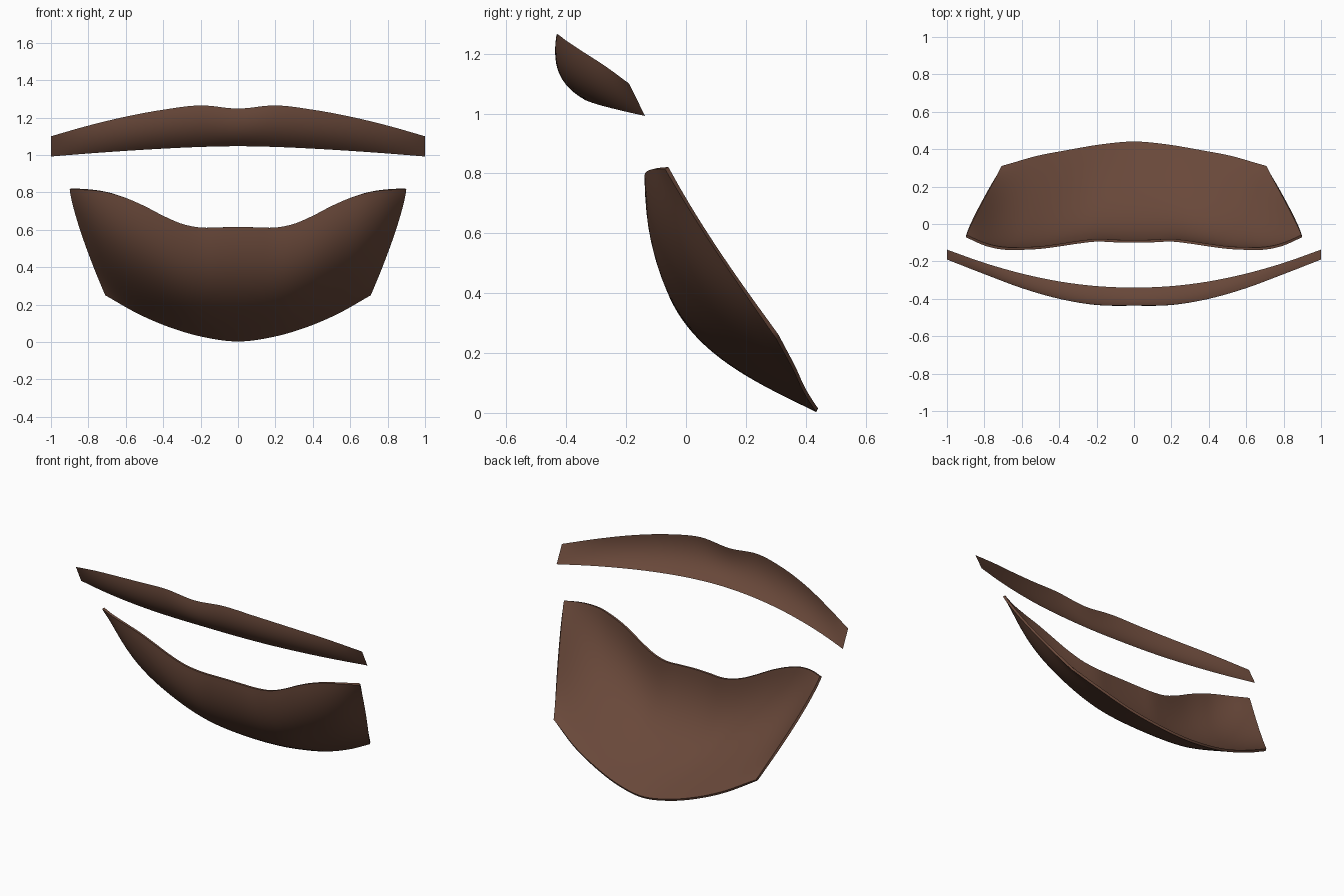
import bpy, bmesh, math
from mathutils import Vector

if "Cube" in bpy.data.objects:
    bpy.data.objects.remove(bpy.data.objects["Cube"])

brown = bpy.data.materials.new("dark_brown_hair")
brown.diffuse_color = (0.141, 0.065, 0.042, 1)
brown.use_nodes = True
brown.node_tree.nodes["Principled BSDF"].inputs["Base Color"].default_value = brown.diffuse_color


def sample(vals, t):
    """Smooth curve through evenly spaced values, mirrored at t = 0."""
    n = len(vals) - 1
    f = min(t, 1) * n
    i = min(int(f), n - 1)
    f -= i
    b, c = vals[i], vals[i + 1]
    a = vals[i - 1] if i else c
    d = vals[i + 2] if i + 2 <= n else 2 * c - b
    return b + 0.5 * f * (c - a + f * (2 * a - 5 * b + 4 * c - d
                                       + f * (3 * (b - c) + d - a)))


def sheet(name, point, cols, rows, thickness=0):
    """Curved shell from point(u, v): u runs -1..1 across, v runs 0..1 down."""
    bm = bmesh.new()
    grid = [[bm.verts.new(point(2 * j / cols - 1, i / rows))
             for j in range(cols + 1)] for i in range(rows + 1)]
    for i in range(rows):
        for j in range(cols):
            bm.faces.new((grid[i][j], grid[i + 1][j],
                          grid[i + 1][j + 1], grid[i][j + 1]))
    mesh = bpy.data.meshes.new(name)
    bm.to_mesh(mesh)
    bm.free()
    mesh.materials.append(brown)
    ob = bpy.data.objects.new(name, mesh)
    bpy.context.collection.objects.link(ob)
    bpy.ops.object.select_all(action='DESELECT')
    ob.select_set(True)
    bpy.context.view_layer.objects.active = ob
    if thickness:
        mod = ob.modifiers.new("thickness", 'SOLIDIFY')
        mod.thickness = thickness
        mod.offset = -1
        bpy.ops.object.modifier_apply(modifier=mod.name)
    bpy.ops.object.shade_smooth_by_angle(angle=math.radians(40))
    return ob


def bowed(top, bottom, v, depth, skew):
    """Point on the line top-bottom, pushed forward and down by a bow."""
    (y0, z0), (y1, z1) = top, bottom
    length = math.hypot(y1 - y0, z1 - z0)
    bow = depth * 4 * v * (1 - v) * (1 + skew * (1 - 2 * v))
    return (y0 + (y1 - y0) * v + (z1 - z0) / length * bow,
            z0 + (z1 - z0) * v - (y1 - y0) / length * bow)


# Edge curves from the middle to the outer end
BEARD_TOP_Y = (-.10, -.098, -.094, -.105, -.12, -.133, -.138, -.137, -.115, -.07)
BEARD_TOP_Z = (.615, .613, .612, .632, .675, .727, .77, .80, .813, .815)
BEARD_LOW_Y = (.435, .42, .39, .355, .30)
BEARD_LOW_Z = (.003, .025, .075, .15, .25)
LIP_TOP_Y = (-.432, -.43, -.398, -.342, -.268, -.19)
LIP_TOP_Z = (1.248, 1.265, 1.242, 1.205, 1.157, 1.10)
LIP_LOW_Y = (-.34, -.332, -.307, -.265, -.208, -.137)
LIP_LOW_Z = (1.047, 1.043, 1.034, 1.022, 1.008, .992)


def beard_point(u, v):
    a = abs(u)
    y, z = bowed((sample(BEARD_TOP_Y, a), sample(BEARD_TOP_Z, a)),
                 (sample(BEARD_LOW_Y, a), sample(BEARD_LOW_Z, a)),
                 v, 0.125 * (1 - a ** 5) + 0.008, 0.35)
    return Vector((u * (0.9 - 0.19 * v ** 1.25), y, z))


def moustache_point(u, v):
    a = abs(u)
    y, z = bowed((sample(LIP_TOP_Y, a), sample(LIP_TOP_Z, a)),
                 (sample(LIP_LOW_Y, a), sample(LIP_LOW_Z, a)),
                 v, 0.04 * (1 - a * a), 0)
    return Vector((u, y, z))


# Thin bowl-shaped beard and the curved strip above it
sheet("beard", beard_point, 64, 28, 0.014)
sheet("moustache", moustache_point, 60, 12)
